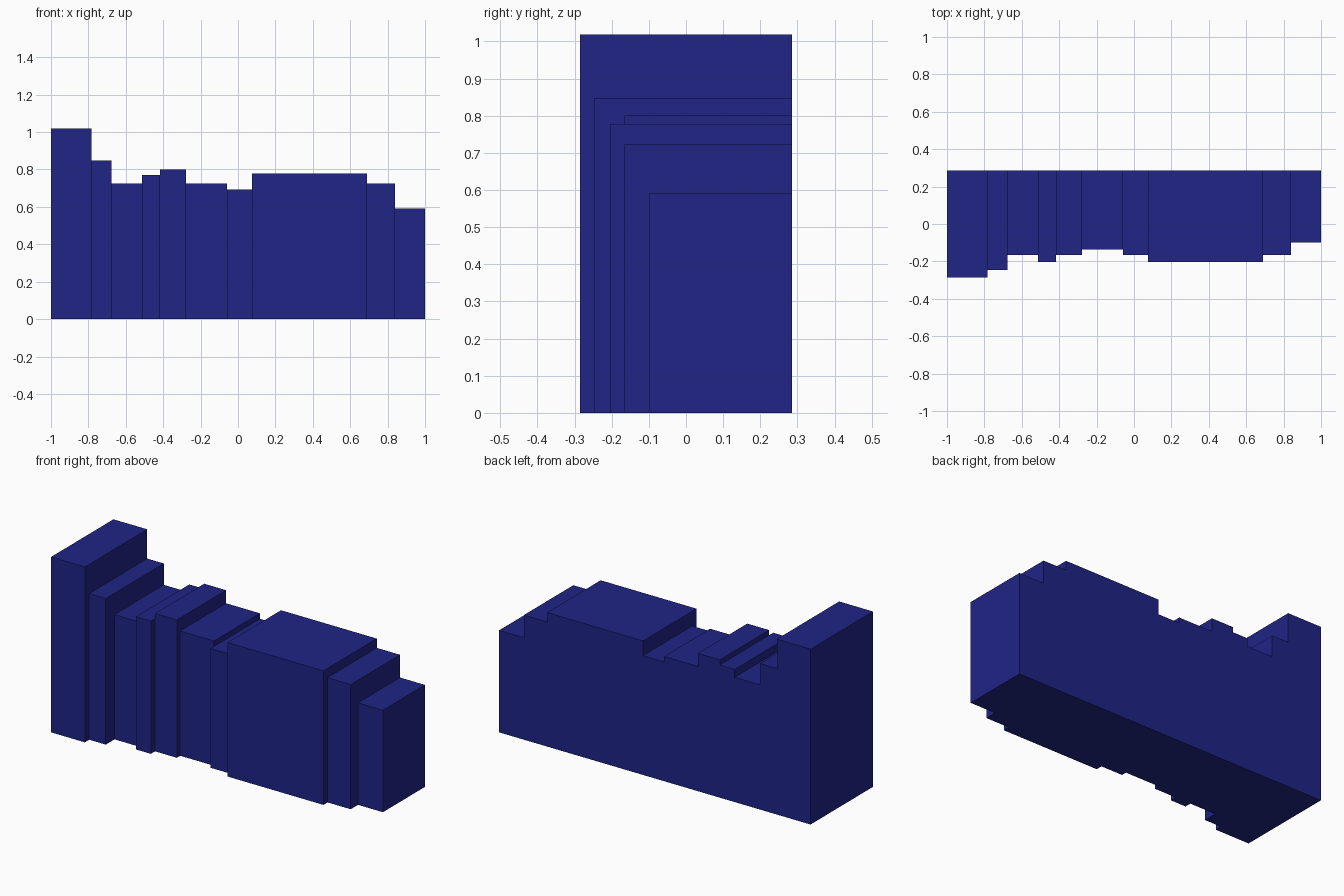
import bpy

if "Cube" in bpy.data.objects:
    bpy.data.objects.remove(bpy.data.objects["Cube"])

BACK = 0.286

# Each book: right edge x, front y, height
books = [
    (-0.783, -0.286, 1.018),
    (-0.677, -0.246, 0.848),
    (-0.513, -0.166, 0.724),
    (-0.417, -0.204, 0.770),
    (-0.277, -0.166, 0.800),
    (-0.060, -0.135, 0.724),
    (0.076, -0.166, 0.692),
    (0.691, -0.204, 0.778),
    (0.840, -0.166, 0.724),
    (1.000, -0.099, 0.592),
]

mat = bpy.data.materials.new("dark_blue")
mat.diffuse_color = (0.014, 0.018, 0.24, 1)
mat.use_nodes = True
mat.node_tree.nodes["Principled BSDF"].inputs["Base Color"].default_value = mat.diffuse_color


def box(name, x0, x1, y0, y1, z0, z1):
    bpy.ops.mesh.primitive_cube_add(
        size=1, location=((x0 + x1) / 2, (y0 + y1) / 2, (z0 + z1) / 2))
    ob = bpy.context.object
    ob.name = name
    ob.scale = (x1 - x0, y1 - y0, z1 - z0)
    bpy.ops.object.transform_apply(location=False, rotation=False, scale=True)
    ob.data.materials.append(mat)
    return ob


# Row of books standing side by side, backs flush
left = -1.0
for i, (right, front, height) in enumerate(books, 1):
    box(f"book_{i}", left, right, front, BACK, 0, height)
    left = right
